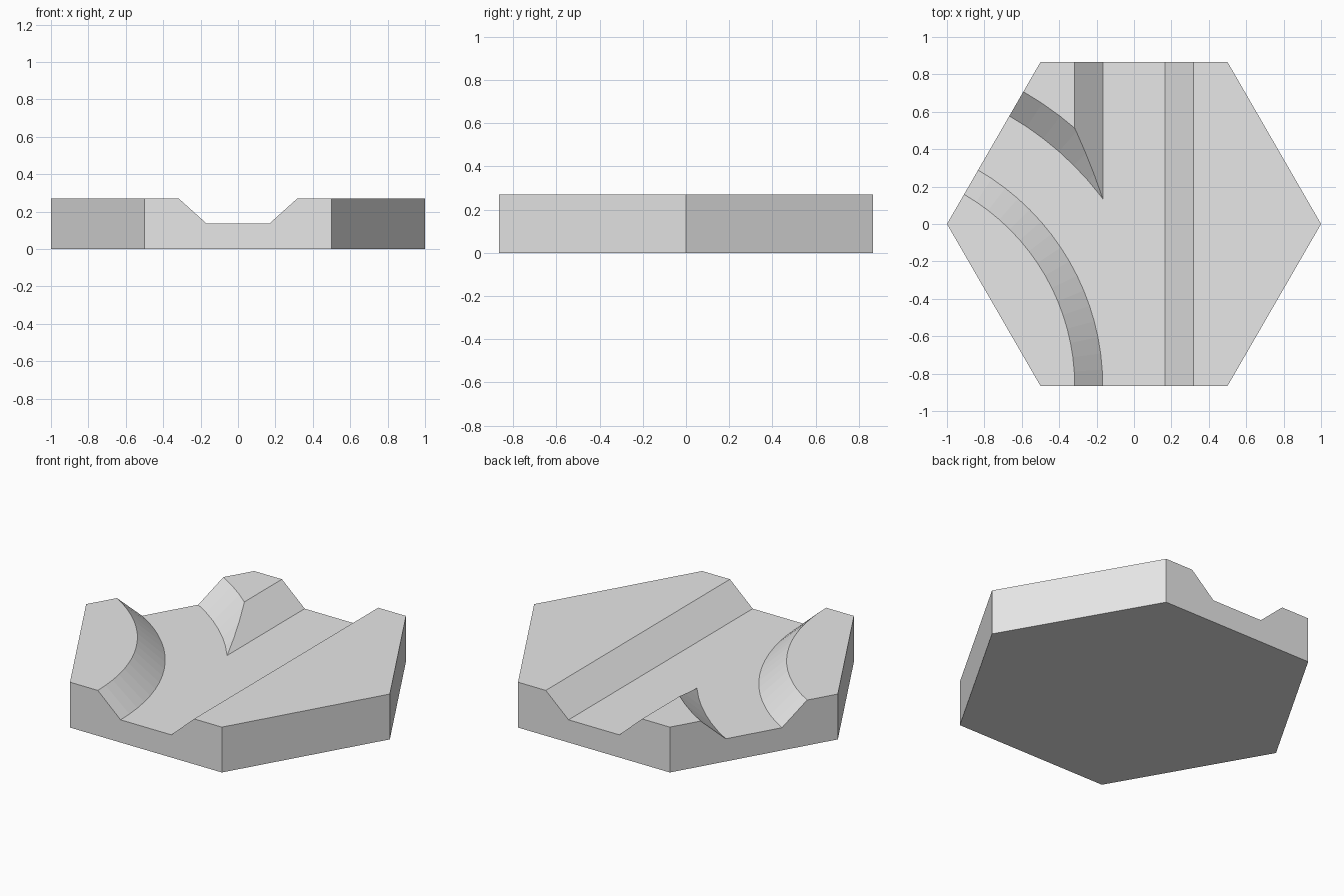
import bpy, bmesh, math
from mathutils import Vector

if "Cube" in bpy.data.objects:
    bpy.data.objects.remove(bpy.data.objects["Cube"], do_unlink=True)

HEIGHT = 0.27
FLOOR = 0.135
FLOOR_HALF = 0.167
RIM_HALF = 0.317
EDGE_Y = math.sqrt(3) / 2
BEND = 1.5            # radius of the curved channel's centre line
STEP = 3.75           # degrees per curved segment

grey = bpy.data.materials.new("light_grey")
grey.use_nodes = True
grey.diffuse_color = (0.8, 0.8, 0.8, 1)
grey.node_tree.nodes["Principled BSDF"].inputs["Base Color"].default_value = (0.8, 0.8, 0.8, 1)


def loft(name, rings):
    """Closed solid skinned through matching rings of points."""
    bm = bmesh.new()
    loops = [[bm.verts.new(p) for p in ring] for ring in rings]
    for a, b in zip(loops, loops[1:]):
        for i in range(len(a)):
            j = (i + 1) % len(a)
            bm.faces.new((a[i], a[j], b[j], b[i]))
    bm.faces.new(loops[0])
    bm.faces.new(loops[-1])
    bmesh.ops.recalc_face_normals(bm, faces=bm.faces)
    mesh = bpy.data.meshes.new(name)
    bm.to_mesh(mesh)
    bm.free()
    mesh.materials.append(grey)
    ob = bpy.data.objects.new(name, mesh)
    bpy.context.scene.collection.objects.link(ob)
    return ob


# Trapezoid channel section, sides carried on above the rim
over = RIM_HALF + (RIM_HALF - FLOOR_HALF)
above = HEIGHT + (HEIGHT - FLOOR)
section = [(-FLOOR_HALF, FLOOR), (FLOOR_HALF, FLOOR), (over, above), (-over, above)]

# Hexagonal tile
corners = [math.radians(60 * i) for i in range(6)]
tile = loft("hex_tile", [[(math.cos(a), math.sin(a), z) for a in corners]
                         for z in (0, HEIGHT)])

# Straight channel from front to back
straight = loft("straight_channel_cutter",
                [[(x, y, z) for x, z in section] for y in (-1.2, 1.2)])

# Curved channel from the front edge to the back right edge
centre = Vector((-BEND, -EDGE_Y, 0))
rings = []
for i in range(-3, 20):
    a = math.radians(i * STEP)
    rings.append([centre + Vector(((BEND + x) * math.cos(a), (BEND + x) * math.sin(a), z))
                  for x, z in section])
curved = loft("curved_channel_cutter", rings)

# Cut both channels out of the tile
for cutter in (straight, curved):
    mod = tile.modifiers.new(cutter.name, 'BOOLEAN')
    mod.operation = 'DIFFERENCE'
    mod.solver = 'EXACT'
    mod.object = cutter
bpy.context.view_layer.update()
cut_mesh = bpy.data.meshes.new_from_object(
    tile.evaluated_get(bpy.context.evaluated_depsgraph_get()))
tile.modifiers.clear()
tile.data = cut_mesh
tile.data.name = "hex_tile"
for cutter in (straight, curved):
    bpy.data.objects.remove(cutter, do_unlink=True)

# Merge stray seams on the flat faces
bm = bmesh.new()
bm.from_mesh(tile.data)
bmesh.ops.remove_doubles(bm, verts=bm.verts, dist=0.0001)
bmesh.ops.dissolve_limit(bm, angle_limit=math.radians(0.5), verts=bm.verts, edges=bm.edges)
bm.to_mesh(tile.data)
bm.free()
